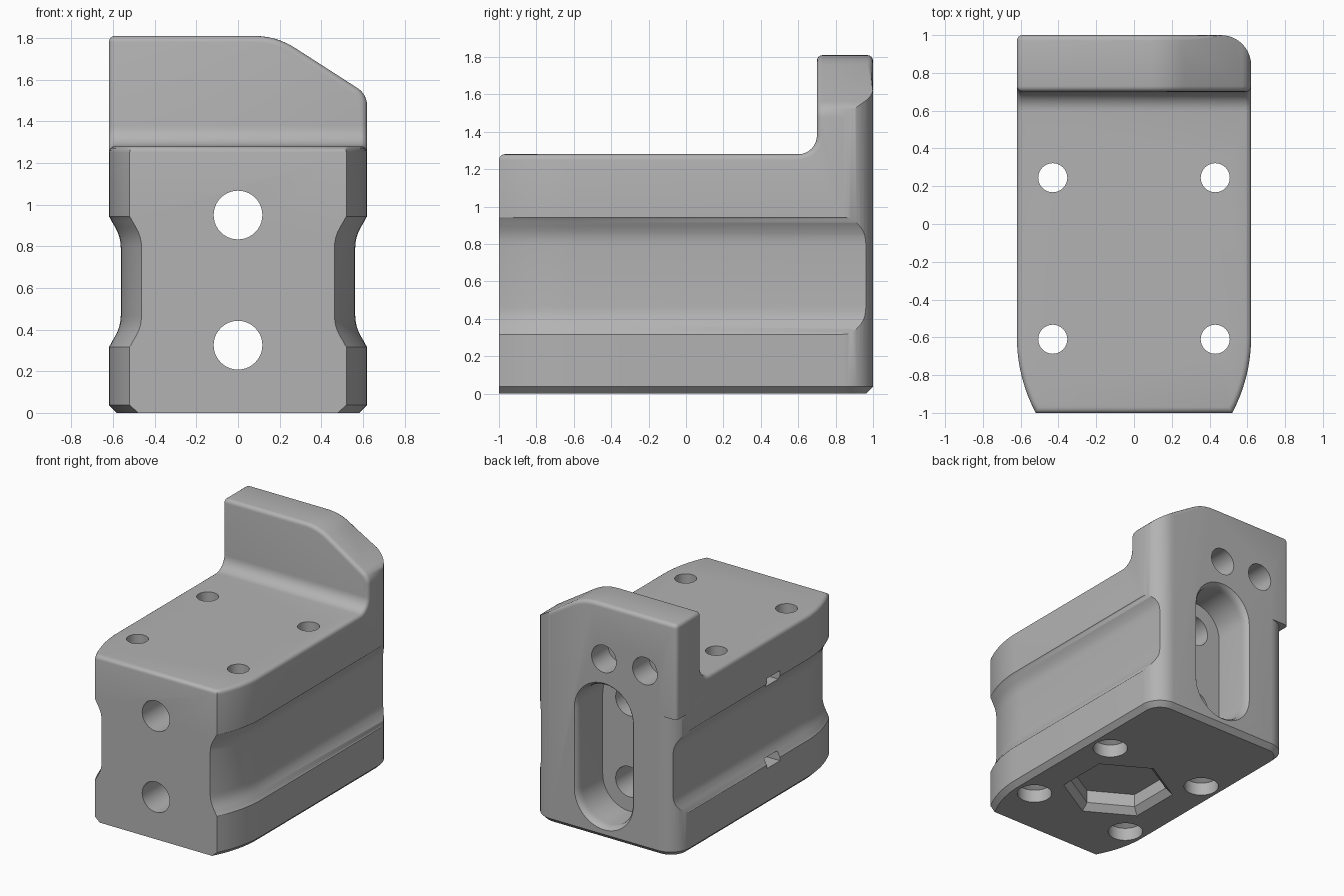
import bpy, bmesh
from math import sin, cos, pi, sqrt, radians

cube = bpy.data.objects.get("Cube")
if cube:
    bpy.data.objects.remove(cube, do_unlink=True)

HALF, TOP, DECK = 0.62, 1.81, 1.28
CORNER = 0.16
BOLT_Z = (0.325, 0.95)
MID_Y = -0.18

grey = bpy.data.materials.new("plain_grey")
grey.use_nodes = True
tone = (0.45, 0.45, 0.45, 1)
grey.diffuse_color = tone
grey.node_tree.nodes["Principled BSDF"].inputs["Base Color"].default_value = tone


def loft(name, rings):
    """Closed solid through rings of equal point count."""
    bm = bmesh.new()
    loops = [[bm.verts.new(p) for p in ring] for ring in rings]
    n = len(loops[0])
    for a, b in zip(loops, loops[1:]):
        for i in range(n):
            j = (i + 1) % n
            bm.faces.new((a[i], a[j], b[j], b[i]))
    bm.faces.new(loops[0][::-1])
    bm.faces.new(loops[-1])
    bmesh.ops.recalc_face_normals(bm, faces=bm.faces[:])
    mesh = bpy.data.meshes.new(name)
    bm.to_mesh(mesh)
    bm.free()
    obj = bpy.data.objects.new(name, mesh)
    bpy.context.collection.objects.link(obj)
    return obj


def place(pts, axis, h):
    if axis == "x":
        return [(h, a, b) for a, b in pts]
    if axis == "y":
        return [(a, h, b) for a, b in pts]
    return [(a, b, h) for a, b in pts]


def prism(name, pts, axis, lo, hi):
    return loft(name, [place(pts, axis, lo), place(pts, axis, hi)])


def arc(cx, cy, r, start, end, steps):
    angles = [radians(start + (end - start) * i / steps) for i in range(steps + 1)]
    return [(cx + r * cos(t), cy + r * sin(t)) for t in angles]


def circle(cx, cy, r, steps=40):
    return arc(cx, cy, r, 0, 360, steps)[:-1]


def cut(target, cutter):
    """Subtract the cutter and discard it."""
    cutter.hide_render = True
    mod = target.modifiers.new("cut", "BOOLEAN")
    mod.operation = "DIFFERENCE"
    mod.solver = "EXACT"
    mod.object = cutter
    bpy.context.view_layer.update()
    graph = bpy.context.evaluated_depsgraph_get()
    mesh = bpy.data.meshes.new_from_object(target.evaluated_get(graph))
    target.modifiers.clear()
    target.data = mesh
    bpy.data.objects.remove(cutter, do_unlink=True)


# Plan outline: sides sweep inward towards the front
R_SIDE = 0.85
sweep = [-1 + 0.04 * i for i in range(11)]


def side(y):
    t = max(0.0, -0.6 - y)
    return HALF - R_SIDE + sqrt(R_SIDE ** 2 - t * t)


right_edge = [(side(y), y) for y in sweep]
left_edge = [(-side(y), y) for y in reversed(sweep)]
plan = right_edge + arc(HALF - CORNER, 1 - CORNER, CORNER, 0, 90, 10) + [(-HALF, 1)] + left_edge
block = prism("jaw_block", plan, "z", 0, TOP)

# Step between the low deck and the upright wall
step = [(-1.2, DECK)] + arc(0.6, DECK + 0.1, 0.1, -90, 0, 8) + [(0.7, 2), (-1.2, 2)]
cut(block, prism("step_cutter", step, "x", -1, 1))

# Sloped shoulder of the upright wall
slope = arc(0.08, TOP - 0.355, 0.355, 90, 57.7, 6)
slope += arc(0.52, 1.4755, 0.1, 57.7, 0, 6)
slope += [(0.8, 1.4755), (0.8, 1.95), (0.08, 1.95)]
cut(block, prism("slope_cutter", slope, "y", 0.4, 1.2))

# Rounded lower rear corner
c = HALF - CORNER
corner = arc(-c, 1 - CORNER, CORNER, 90, 180, 10)
corner += [(-0.75, 1 - CORNER), (-0.75, 1.1), (-c, 1.1)]
cut(block, prism("corner_cutter", corner, "z", -0.1, 1.08))

# Rounded upper edges and chamfered base
bm = bmesh.new()
bm.from_mesh(block.data)
bmesh.ops.remove_doubles(bm, verts=bm.verts[:], dist=0.0002)
bmesh.ops.dissolve_degenerate(bm, edges=bm.edges[:], dist=0.0002)


def upper(e):
    mid = (e.verts[0].co + e.verts[1].co) / 2
    if len(e.link_faces) != 2 or mid.z < 1.15 or (mid.y > 0.83 and mid.x > 0.4):
        return False
    return e.is_convex and e.calc_face_angle(0) > 0.6


def base(e):
    low = all(v.co.z < 0.001 for v in e.verts)
    front = all(v.co.y < -0.99 for v in e.verts)
    return low and not front and e.calc_face_angle(0) > 0.6


for rule, size, segments in ((upper, 0.03, 4), (base, 0.037, 1)):
    bmesh.ops.bevel(bm, geom=[e for e in bm.edges if rule(e)], offset=size,
                    offset_type="OFFSET", segments=segments, profile=0.5,
                    affect="EDGES", clamp_overlap=False)
bmesh.ops.remove_doubles(bm, verts=bm.verts[:], dist=0.00005)
bmesh.ops.recalc_face_normals(bm, faces=bm.faces[:])
bm.to_mesh(block.data)
bm.free()

# Long grip recesses along both sides, following the swept plan
half = [(0.325, -0.01), (0.305, 0.006), (0.285, 0.016), (0.265, 0.028),
        (0.24, 0.041), (0.215, 0.05), (0.19, 0.055), (0.165, 0.057)]
recess = [(0.63 + z, d) for z, d in half] + [(0.63 - z, d) for z, d in reversed(half)]
for s in (1, -1):
    rings = []
    for y in [-1.04] + sweep + [1.1]:
        w = side(y)
        ring = [(s * (w - d), y, z) for z, d in recess]
        rings.append(ring + [(s * 0.8, y, recess[-1][0]), (s * 0.8, y, recess[0][0])])
    cut(block, loft("recess_cutter", rings))


# Rear slot with a softened mouth
def stadium(r):
    return arc(0, BOLT_Z[1], r, 0, 180, 20) + arc(0, BOLT_Z[0], r, 180, 360, 20)


mouth = [(1.02, 0.27), (1.0, 0.252), (0.985, 0.238), (0.965, 0.23), (0.94, 0.227), (0.69, 0.227)]
cut(block, loft("slot_cutter", [place(stadium(r), "y", y) for y, r in mouth]))

# Bolt holes from the front into the slot, with small side windows
for z in BOLT_Z:
    cut(block, prism("bolt_cutter", circle(0, z, 0.117), "y", -1.1, 0.8))
    window = [(MID_Y - 0.08, z - 0.035), (MID_Y + 0.08, z - 0.035),
              (MID_Y + 0.08, z + 0.035), (MID_Y - 0.08, z + 0.035)]
    cut(block, prism("window_cutter", window, "x", -0.75, -0.3))

# Blind holes in the upright wall
for x in (0, -0.35):
    cut(block, prism("blind_cutter", circle(x, 1.39, 0.105), "y", 0.8, 1.1))

# Vertical through holes, widened at the base
for x in (-0.43, 0.43):
    for y in (0.245, -0.61):
        stages = [(-0.1, 0.125), (0.1, 0.125), (0.13, 0.077), (1.4, 0.077)]
        cut(block, loft("deck_cutter", [place(circle(x, y, r, 32), "z", z) for z, r in stages]))

# Hexagonal pocket with a chamfered rim underneath
pocket = [(-0.02, 0.42), (0.05, 0.35), (0.15, 0.35)]
cut(block, loft("pocket_cutter",
                [place(arc(0, MID_Y, r, 30, 330, 5), "z", z) for z, r in pocket]))

# Finish
block.data.materials.clear()
block.data.materials.append(grey)
for poly in block.data.polygons:
    poly.material_index = 0
bpy.ops.object.select_all(action="DESELECT")
block.select_set(True)
bpy.context.view_layer.objects.active = block
bpy.ops.object.shade_smooth_by_angle(angle=radians(35))
